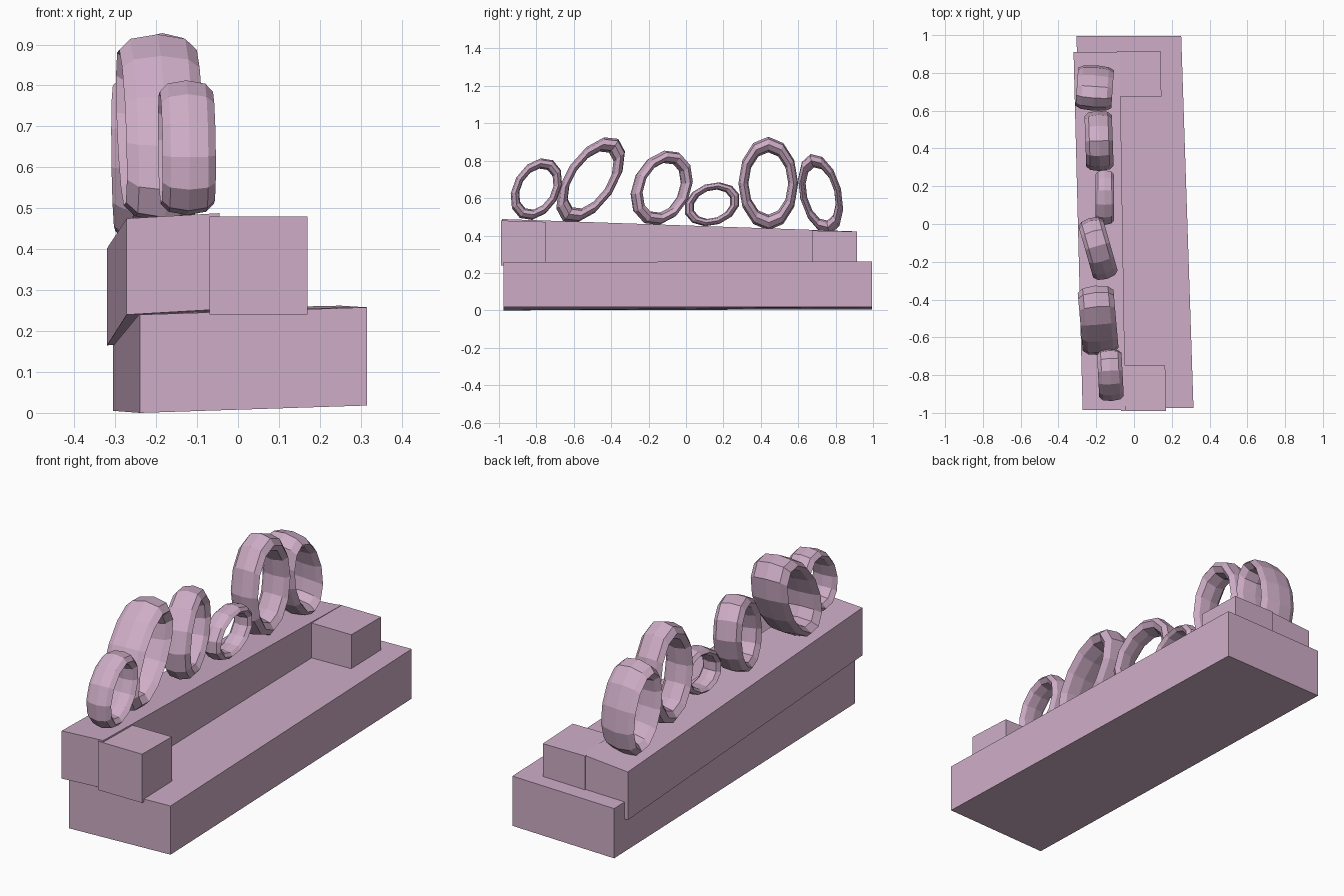
import bpy
from math import radians, pi

if "Cube" in bpy.data.objects:
    bpy.data.objects.remove(bpy.data.objects["Cube"])

mat = bpy.data.materials.new("dusty_pink")
mat.diffuse_color = (0.62, 0.42, 0.57, 1)
mat.use_nodes = True
mat.node_tree.nodes["Principled BSDF"].inputs["Base Color"].default_value = mat.diffuse_color


def end_corners(x0, x1, y, z0, z1, rise):
    """Four corners of one end; the right side is lifted by rise."""
    return [(x0, y, z0), (x1, y, z0 + rise), (x1, y, z1 + rise), (x0, y, z1)]


def skewed_block(name, front, back):
    """Slightly crooked block lofted from a front end to a back end."""
    mesh = bpy.data.meshes.new(name)
    sides = [(i, i + 4, (i + 1) % 4 + 4, (i + 1) % 4) for i in range(4)]
    mesh.from_pydata(end_corners(*front) + end_corners(*back), [],
                     [(0, 1, 2, 3), (7, 6, 5, 4)] + sides)
    mesh.materials.append(mat)
    obj = bpy.data.objects.new(name, mesh)
    bpy.context.collection.objects.link(obj)
    return obj


def ring(name, center, half_height, half_width, depth, tilt, yaw=0):
    """Oval low-poly ring facing x; tilt leans its top towards +y."""
    bpy.ops.mesh.primitive_torus_add(major_segments=12, minor_segments=8,
                                     major_radius=1 / 1.2, minor_radius=0.2 / 1.2,
                                     rotation=(0, pi / 2, 0))
    bpy.ops.object.transform_apply(location=False, rotation=True, scale=False)
    obj = bpy.context.object
    obj.name = name
    obj.location = center
    obj.scale = (depth * 3, half_width, half_height)
    obj.rotation_euler = (radians(-tilt), 0, radians(yaw))
    obj.data.materials.append(mat)
    return obj


# Seat base
skewed_block("seat_base", (-.24, .315, -.975, 0, .24, .018),
             (-.305, .25, .995, .005, .25, .012))

# Backrest beam, dropping towards the rear
skewed_block("backrest", (-.272, -.045, -.985, .24, .475, .013),
             (-.32, -.075, .91, .165, .402, .02))

# Arms at both ends
skewed_block("front_arm", (-.07, .17, -.99, .24, .48, 0),
             (-.06, .165, -.75, .24, .473, 0))
skewed_block("back_arm", (-.09, .145, .675, .24, .426, 0),
             (-.09, .14, .915, .24, .421, 0))

# Row of leaning rings on top of the backrest
rings = [
    ((-.125, -.80, .648), .178, .124, .13, 30, 3),
    ((-.19, -.51, .697), .265, .135, .19, 34, 5),
    ((-.19, -.13, .655), .212, .155, .135, 27, 16),
    ((-.155, .14, .567), .154, .112, .10, 70, 0),
    ((-.185, .44, .678), .25, .16, .145, 0, 2),
    ((-.208, .72, .622), .22, .112, .19, -14, -4),
]
for i, spec in enumerate(rings, 1):
    ring(f"ring_{i}", *spec)
